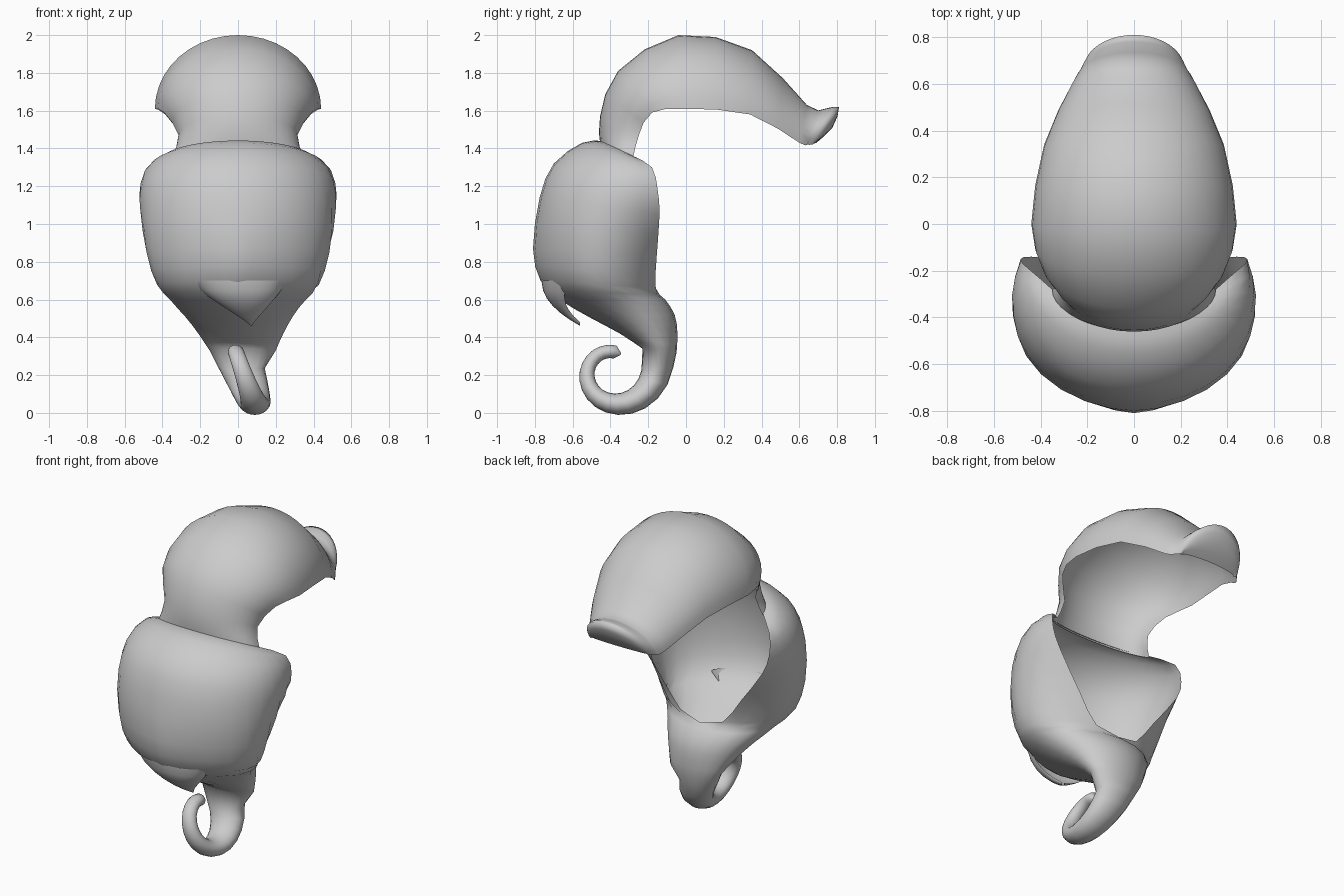
import bpy, bmesh
from math import sin, cos, pi, asin, radians, copysign

if "Cube" in bpy.data.objects:
    bpy.data.objects.remove(bpy.data.objects["Cube"])

N = 20  # segments across each section


def smooth_rows(rows, steps=2):
    """Fill in sections between the key ones with a Catmull-Rom spline."""
    out, last = [], len(rows) - 1
    for k in range(last):
        p, a, b, q = rows[max(k - 1, 0)], rows[k], rows[k + 1], rows[min(k + 2, last)]
        for j in range(steps):
            t = j / steps
            out.append([B + 0.5 * t * ((C - A) + t * ((2 * A - 5 * B + 4 * C - D) + t * (3 * (B - C) + D - A)))
                        for A, B, C, D in zip(p, a, b, q)])
    return out + [list(rows[-1])]


def loft(name, sections, pinch=0):
    """Loft curved sections: front y, z, back y, z, half width, opening half width, centre x.
    Pinch makes the front of the low sections more pointed."""
    bm = bmesh.new()
    rows = []
    for fy, fz, by, bz, w, xo, cx in sections:
        end = pi - asin(max(0, min(1, xo / w)))
        power = 1 + pinch * max(0, 1 - ((fz - .7) / .35) ** 2)
        row = []
        for i in range(N + 1):
            t = end * (2 * i / N - 1)
            u = (1 - cos(t)) / (1 - cos(end))
            side = sin(t)
            if cos(t) > 0:
                side = copysign(abs(side) ** power, side)
            row.append(bm.verts.new((cx + w * side, fy + (by - fy) * u, fz + (bz - fz) * u)))
        rows.append(row)
    for a, b in zip(rows, rows[1:]):
        for i in range(N):
            bm.faces.new((a[i], b[i], b[i + 1], a[i + 1]))
    bmesh.ops.remove_doubles(bm, verts=bm.verts, dist=0.0005)
    bmesh.ops.recalc_face_normals(bm, faces=bm.faces)
    for f in bm.faces:
        f.smooth = True
    me = bpy.data.meshes.new(name)
    bm.to_mesh(me)
    bm.free()
    bpy.context.collection.objects.link(bpy.data.objects.new(name, me))


# Hood petal arching backwards from the neck, with a dimpled chin closing its end
hood = [
    (-.455, 1.43, -.28, 1.35, .35),
    (-.455, 1.57, -.25, 1.47, .315),
    (-.36, 1.81, -.18, 1.59, .39),
    (-.04, 2.0, 0, 1.61, .44),
    (.35, 1.92, .34, 1.58, .385),
    (.64, 1.63, .60, 1.43, .265),
    (.735, 1.61, .64, 1.42, .235),
    (.81, 1.62, .665, 1.42, .215),
    (.775, 1.51, .67, 1.42, .205),
    (.69, 1.43, .66, 1.42, .20),
]
loft("hood_petal", [(*s, s[4], 0) for s in smooth_rows(hood)])

# Pouch open at the back, closing into a funnel
pouch = [
    (-.45, 1.44, -.28, 1.36, .35, .35),
    (-.55, 1.43, -.18, 1.30, .465, .465),
    (-.70, 1.32, -.15, 1.18, .515, .485),
    (-.775, 1.14, -.14, 1.05, .52, .44),
    (-.81, .87, -.155, .83, .485, .28),
    (-.77, .70, -.16, .66, .43, .15),
    (-.67, .60, -.11, .60, .36, 0),
    (-.50, .50, -.06, .52, .285, 0),
    (-.35, .42, -.045, .42, .225, 0),
    (-.23, .34, -.05, .32, .175, 0),
]
body = []
for i, s in enumerate(smooth_rows(pouch)):
    opening = s[5] if i < 11 else 0          # rows past the opening are closed rings
    body.append((*s[:5], opening, max(0, i - 13) * .005))

# Spur curling forwards in a tightening, tapering spiral that leans sideways
for i in range(19):
    s = i / 18
    fade = (1 - s) ** 2.5
    ang = radians(5 - 305 * s)
    r, h = .11 + .14 * fade, .035 + .05 * fade
    if i == 18:
        h = .005                              # closed tip
    z = .215 + r * sin(ang)
    body.append((-.4 + (r - h) * cos(ang), .215 + (r - h) * sin(ang),
                 -.4 + (r + h) * cos(ang), .215 + (r + h) * sin(ang),
                 h if i == 18 else .042 + .08 * fade, 0, .105 - .36 * z))
loft("pouch_and_spur", body, pinch=.4)

# Small pointed flap under the front of the pouch
flap = []
for i in range(7):
    s = i / 6
    y, z, w = -.765 + .205 * s ** 1.8, .70 - .24 * s ** .85, .25 * (1 - s) + .01
    flap.append((y, z, y + .14 * (1 - s), z + .02 * s, w, w, .07 * s))
loft("front_flap", flap)
